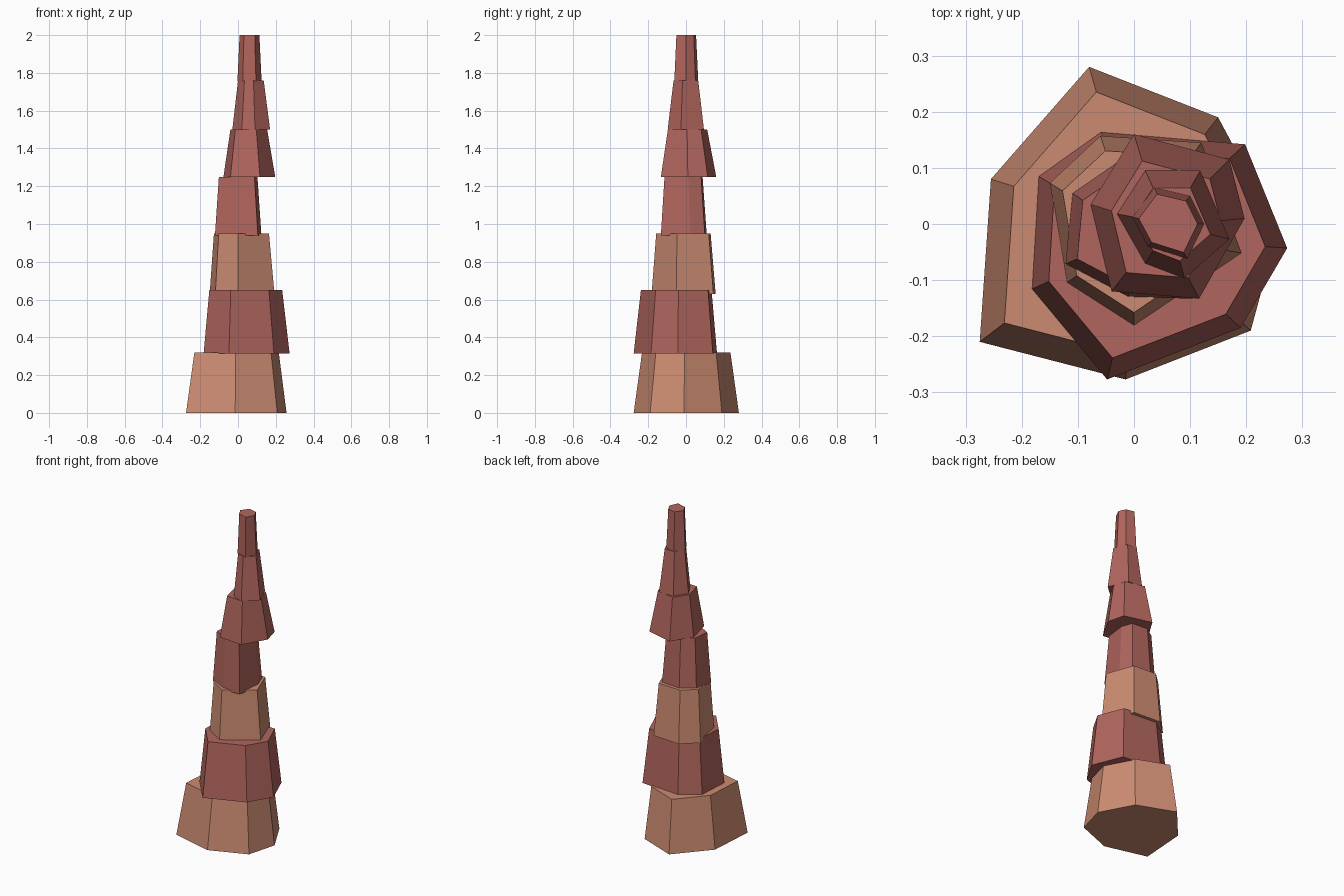
import bpy


def material(name, color):
    m = bpy.data.materials.new(name)
    m.diffuse_color = (*color, 1)
    return m


TAN = material("tan_rock", (0.60, 0.26, 0.165))
RED = material("red_rock", (0.44, 0.13, 0.11))


def tapered_block(name, mat, z0, z1, outline, scale, center):
    """Irregular prism whose top is the base outline shrunk towards a center."""
    n = len(outline)
    cx, cy = center
    verts = [(x, y, z0) for x, y in outline]
    verts += [(cx + (x - cx) * scale, cy + (y - cy) * scale, z1) for x, y in outline]
    faces = [(i, (i + 1) % n, n + (i + 1) % n, n + i) for i in range(n)]
    faces += [tuple(reversed(range(n))), tuple(range(n, 2 * n))]
    me = bpy.data.meshes.new(name)
    me.from_pydata(verts, [], faces)
    me.materials.append(mat)
    ob = bpy.data.objects.new(name, me)
    bpy.context.collection.objects.link(ob)
    return ob


# Stacked rock layers, bottom to top (outlines run counter-clockwise)
LAYERS = [
    ("base_layer", TAN, 0, 0.32,
     [(0.257, -0.01), (0.15, 0.19), (-0.08, 0.28), (-0.255, 0.08),
      (-0.275, -0.21), (-0.015, -0.277), (0.208, -0.19)], 0.84, (0, 0)),
    ("second_layer", RED, 0.315, 0.65,
     [(0.273, -0.043), (0.198, 0.142), (-0.059, 0.164), (-0.17, 0.085),
      (-0.182, -0.116), (-0.048, -0.277), (0.19, -0.185)], 0.848, (0.016, -0.025)),
    ("third_layer", TAN, 0.63, 0.95,
     [(0.193, -0.052), (0.12, 0.145), (-0.06, 0.157), (-0.15, 0.073),
      (-0.12, -0.105), (0, -0.182)], 0.85, (0, -0.02)),
    ("fourth_layer", RED, 0.94, 1.25,
     [(0.124, 0.02), (0.095, 0.1), (-0.03, 0.11), (-0.11, 0.055),
      (-0.122, -0.071), (-0.01, -0.13), (0.105, -0.133)], 0.83, (0, -0.02)),
    ("fifth_layer", RED, 1.25, 1.5,
     [(0.197, 0.01), (0.17, 0.115), (0, 0.16), (-0.077, 0.035),
      (-0.04, -0.12), (0.116, -0.133)], 0.71, (0.05, -0.005)),
    ("sixth_layer", RED, 1.5, 1.76,
     [(0.17, -0.027), (0.118, 0.095), (0.02, 0.095), (-0.03, 0.018),
      (0.02, -0.07), (0.09, -0.097)], 0.68, (0.064, 0)),
    ("top_layer", RED, 1.755, 2.0,
     [(0.125, 0), (0.1, 0.05), (0.037, 0.065), (-0.003, 0.012),
      (0.025, -0.04), (0.095, -0.062)], 0.82, (0.06, 0)),
]
for layer in LAYERS:
    tapered_block(*layer)
